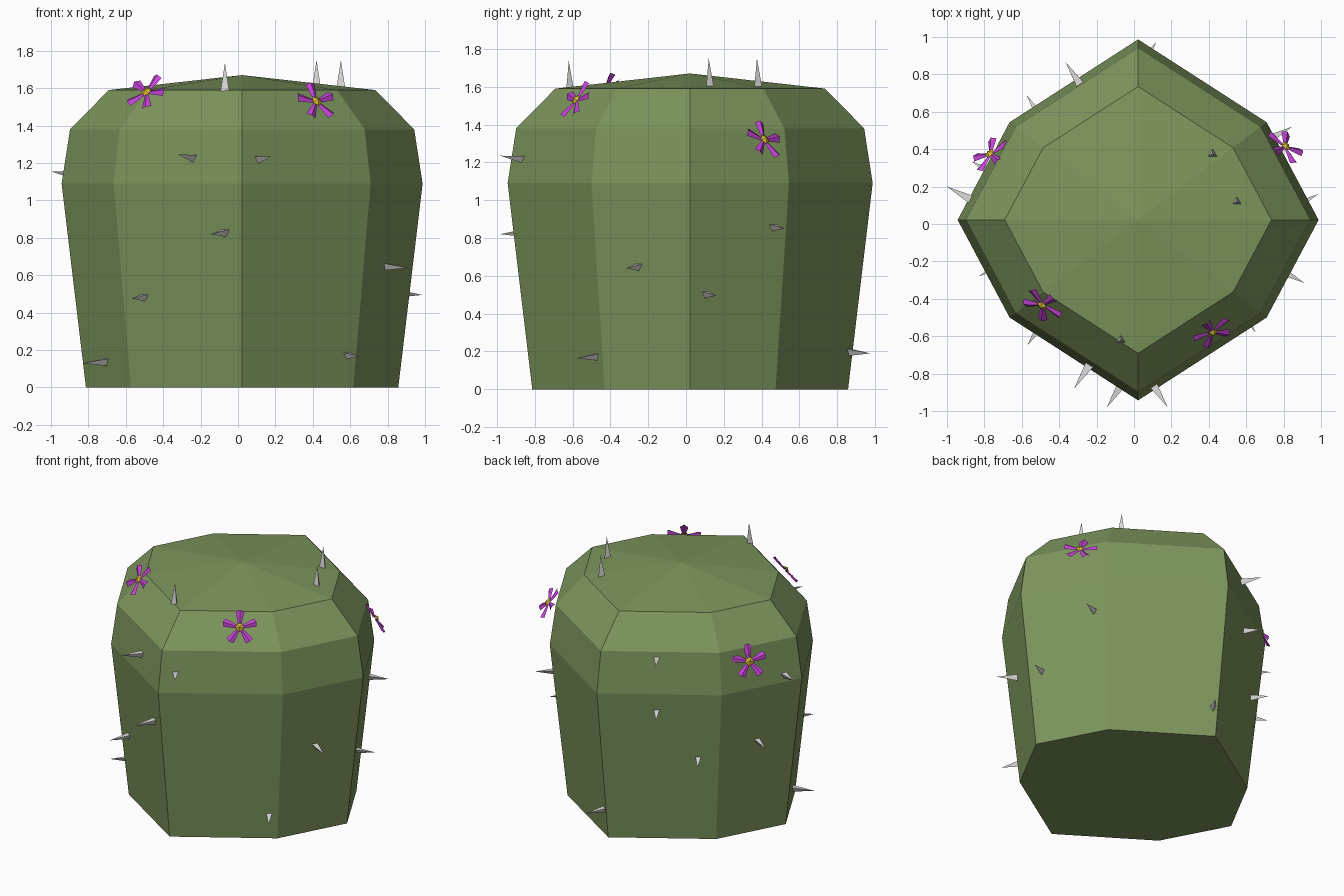
import bpy, bmesh, math
from mathutils import Vector

if "Cube" in bpy.data.objects:
    bpy.data.objects.remove(bpy.data.objects["Cube"])

def material(name, rgb):
    m = bpy.data.materials.new(name)
    m.diffuse_color = (*rgb, 1)
    m.use_nodes = True
    m.node_tree.nodes["Principled BSDF"].inputs["Base Color"].default_value = m.diffuse_color
    return m

GREEN = material("cactus green", (0.205, 0.300, 0.108))
GREY = material("thorn grey", (0.72, 0.72, 0.70))
PURPLE = material("petal purple", (0.56, 0.055, 0.68))
YELLOW = material("flower yellow", (0.72, 0.52, 0.03))

def make(name, bm, *mats):
    me = bpy.data.meshes.new(name)
    bm.to_mesh(me)
    bm.free()
    for m in mats:
        me.materials.append(m)
    ob = bpy.data.objects.new(name, me)
    bpy.context.collection.objects.link(ob)
    return ob

# Cactus body: eight-sided rings (radius, height) lofted, closed by a low peak
C = 0.022
OCT = [(1, 0), (.712, .541), (0, 1), (-.712, .541),
       (-1, 0), (-.712, -.541), (0, -1), (.712, -.541)]
PROFILE = [(.835, 0), (.965, 1.09), (.92, 1.38), (.713, 1.59)]
bm = bmesh.new()
rings = [[bm.verts.new((C + r * x, C + r * y, z)) for x, y in OCT] for r, z in PROFILE]
for a, b in zip(rings, rings[1:]):
    for i in range(8):
        j = (i + 1) % 8
        bm.faces.new((a[i], a[j], b[j], b[i]))
peak = bm.verts.new((C, C, 1.67))
for i in range(8):
    bm.faces.new((rings[-1][i], rings[-1][(i + 1) % 8], peak))
bm.faces.new(rings[0][::-1])
make("cactus_body", bm, GREEN)

# Thorns: three-sided spikes standing on the faces, placed by their tips
def thorn(bm, tip, n, length=.15, r=.027):
    n = n.normalized()
    q = n.to_track_quat('Z', 'Y')
    base = tip - n * length
    ring = [bm.verts.new(base + q @ Vector((r * math.cos(a), r * math.sin(a), 0)))
            for a in (math.radians(d) for d in (-90, 30, 150))]
    top = bm.verts.new(tip)
    for i in range(3):
        bm.faces.new((ring[i], ring[(i + 1) % 3], top))
    bm.faces.new(ring[::-1])

END, SIDE = (.54, .84), (.88, .474)   # face directions
TIPS = [
    (END, -.32, -.88, 1.245), (END, .18, -.98, 1.235), (END, -.145, -.98, .82),
    (END, -.57, -.65, .475), (END, .65, -.58, .165), (END, .12, .975, .19),
    (END, -.365, .865, 1.345), (END, -.365, .865, .95), (END, -.575, .69, .60),
    (SIDE, -.83, -.28, .13), (SIDE, .91, -.315, .64), (SIDE, .985, .16, .495),
    (SIDE, .845, .52, .85), (SIDE, -1.0, .20, 1.155), (SIDE, -.87, .335, .68),
]
bm = bmesh.new()
for (nx, ny), x, y, z in TIPS:
    n = Vector((math.copysign(nx, x), math.copysign(ny, y), .1 if z > 1.09 else -.08))
    thorn(bm, Vector((x, y, z)), n)
for x, y, z in ((.42, .375, 1.75), (.55, .12, 1.75), (-.07, -.62, 1.735)):
    thorn(bm, Vector((x, y, z)), Vector((0, 0, 1)))
make("thorns", bm, GREY)

# Flowers: five folded petals around a small yellow cone
def flower(name, centre, nx, ny, tilt, spin):
    t = math.radians(tilt)
    n = Vector((nx, ny, 0)).normalized() * math.cos(t) + Vector((0, 0, math.sin(t)))
    right = Vector((0, 0, 1)).cross(n).normalized()
    up = n.cross(right)
    centre = Vector(centre)
    bm = bmesh.new()

    def vert(a, r, w, h):
        c, s = math.cos(a), math.sin(a)
        return bm.verts.new(centre + right * (c * r - s * w) + up * (s * r + c * w) + n * h)

    for k in range(5):
        a = math.radians(spin + 72 * k)
        i0, i1, i2 = vert(a, .015, -.010, -.005), vert(a, .015, 0, .002), vert(a, .015, .010, -.005)
        o0, o1, o2 = vert(a, .108, -.028, -.006), vert(a, .115, 0, .010), vert(a, .108, .028, -.006)
        bm.faces.new((i0, o0, o1, i1))
        bm.faces.new((i1, o1, o2, i2))
    tip = vert(0, 0, 0, .022)
    ring = [vert(math.radians(spin + 36 + 72 * k), .03, 0, .004) for k in range(5)]
    for k in range(5):
        bm.faces.new((ring[k], ring[(k + 1) % 5], tip)).material_index = 1
    make(name, bm, PURPLE, YELLOW)

flower("flower_front_left", (-.49, -.435, 1.58), -.54, -.84, 38, 75)
flower("flower_front_right", (.42, -.58, 1.53), .5, -.86, 33, 20)
flower("flower_back_right", (.81, .415, 1.32), .7, .7, 32, 7)
flower("flower_back_left", (-.77, .375, 1.30), -.7, .7, 32, 20)
